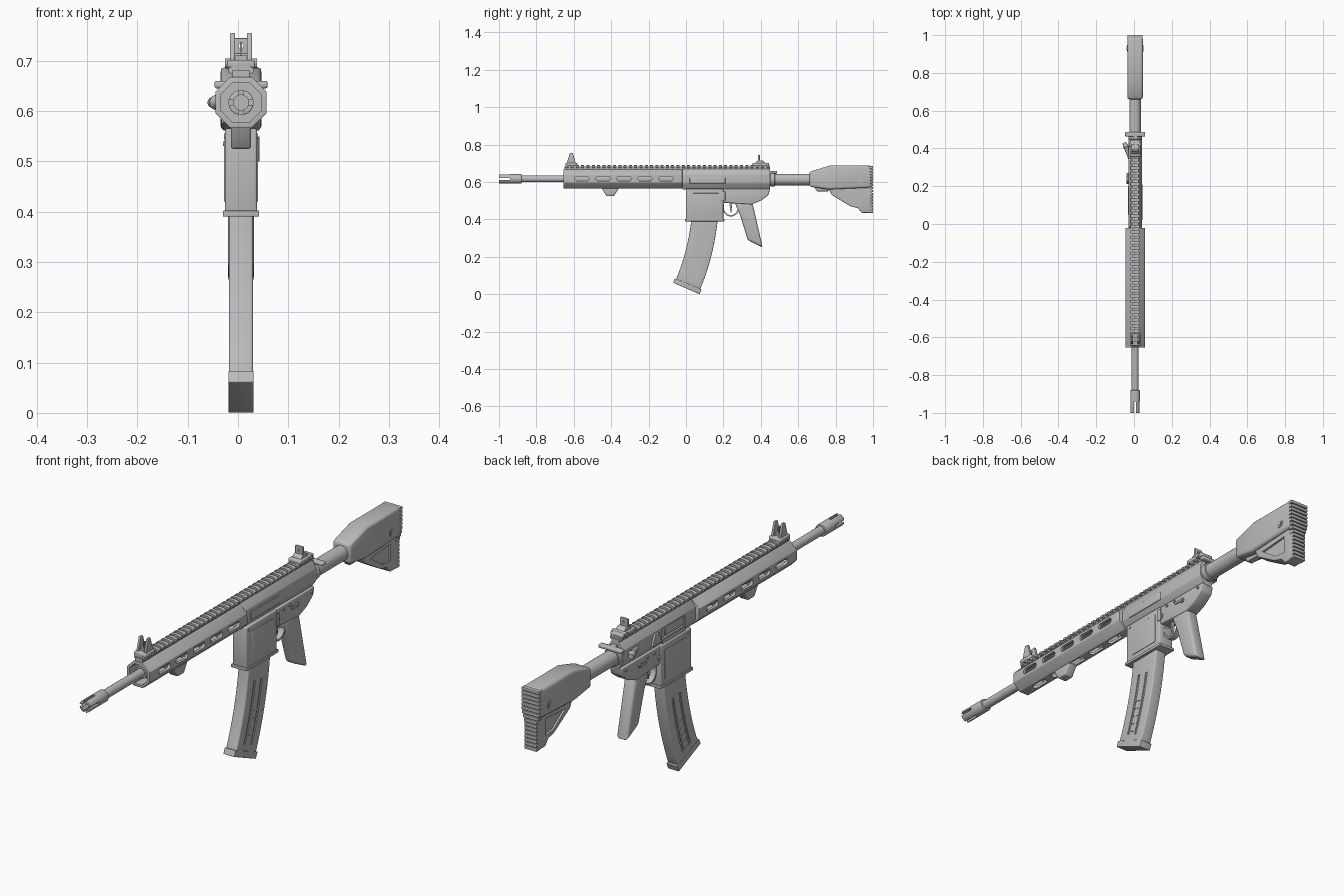
import bpy, bmesh, math
from mathutils import Vector

if "Cube" in bpy.data.objects:
    bpy.data.objects.remove(bpy.data.objects["Cube"])

# Landmarks along y and z, shared half widths and bevel sizes
MUZZLE, GUARD_FRONT, GUARD_BACK, RECEIVER_BACK, STOCK_FRONT, BUTT = -1, -0.65, -0.02, 0.45, 0.66, 1
BORE, RAIL, RECEIVER_BASE, WELL_BASE, STOCK_TOP, STOCK_BASE = 0.617, 0.69, 0.565, 0.39, 0.688, 0.435
CENTRE, BODY, SLIM = 0.006, 0.032, 0.028
FINE, SOFT, ROUND = 0.002, 0.005, 0.012
SIDES = (-1, 1)
parts = []

metal = bpy.data.materials.new("plain grey")
metal.use_nodes = True
grey = (0.5, 0.5, 0.5, 1)
metal.diffuse_color = grey
metal.node_tree.nodes["Principled BSDF"].inputs["Base Color"].default_value = grey


def loft(name, rings, bevel=0):
    """Skin closed rings of points, cap both ends and soften sharp edges."""
    bm = bmesh.new()
    rows = [[bm.verts.new(p) for p in ring] for ring in rings]
    for a, b in zip(rows, rows[1:]):
        for i in range(len(a)):
            bm.faces.new((a[i - 1], a[i], b[i], b[i - 1]))
    bm.faces.new(rows[0])
    bm.faces.new(rows[-1])
    bmesh.ops.recalc_face_normals(bm, faces=bm.faces)
    if bevel:
        sharp = [e for e in bm.edges if e.calc_face_angle(0) > 0.5]
        bmesh.ops.bevel(bm, geom=sharp, offset=bevel, segments=3, affect='EDGES',
                        profile=0.5, clamp_overlap=True)
    mesh = bpy.data.meshes.new(name)
    bm.to_mesh(mesh)
    bm.free()
    mesh.materials.append(metal)
    obj = bpy.data.objects.new(name, mesh)
    obj.location.x = CENTRE
    bpy.context.collection.objects.link(obj)
    parts.append(obj)
    return obj


def side(name, outline, w, bevel=0, x=0):
    """Outline in (y, z), extruded to half width w about x."""
    return loft(name, [[(x + s * w, y, z) for y, z in outline] for s in SIDES], bevel)


def block(name, w, y, half, z0, z1, top=None, bevel=0, x=0):
    """Box about y, optionally tapering to another half length at its top."""
    top = half if top is None else top
    return side(name, [(y - half, z0), (y + half, z0), (y + top, z1), (y - top, z1)], w, bevel, x)


def ellipse(a, b, n=24, turn=0):
    angles = [turn + math.tau * i / n for i in range(n)]
    return [(a * math.cos(t), b * math.sin(t)) for t in angles]


def octagon(a, b):
    """Flat-sided octagon of half width a and half height b."""
    k = 1 / math.cos(math.pi / 8)
    return ellipse(a * k, b * k, 8, math.pi / 8)


def along(name, shape, y0, y1, z=BORE, bevel=0):
    """Cross-section in (x, z), extruded along y."""
    return loft(name, [[(a, y, z + b) for a, b in shape] for y in (y0, y1)], bevel)


def rod(name, r, y0, y1, z=BORE, bevel=0):
    return along(name, ellipse(r, r), y0, y1, z, bevel)


def pin(name, y, z, r, w, x=0):
    return side(name, [(y + a, z + b) for a, b in ellipse(r, r)], w, 0, x)


def capsule(y, z, half, r):
    """Rounded slot outline."""
    return [(y + a + math.copysign(half - r, a), z + b) for a, b in ellipse(r, r, 16, math.pi / 16)]


def cut(target, cutters):
    """Carve the cutters out of the target and discard them."""
    for c in cutters:
        mod = target.modifiers.new("cut", 'BOOLEAN')
        mod.operation, mod.solver, mod.object = 'DIFFERENCE', 'EXACT', c
    bpy.context.view_layer.update()
    graph = bpy.context.evaluated_depsgraph_get()
    carved = bpy.data.meshes.new_from_object(target.evaluated_get(graph))
    target.modifiers.clear()
    target.data = carved
    for c in cutters:
        parts.remove(c)
        bpy.data.objects.remove(c)


# Barrel and slotted muzzle device
rod("barrel", 0.018, MUZZLE + 0.07, 0)
muzzle = rod("muzzle_device", 0.025, MUZZLE, -0.88, bevel=FINE)
cut(muzzle, [rod("bore", 0.015, MUZZLE - SOFT, -0.92),
             block("cross_slot", BODY, MUZZLE, 0.06, BORE - SOFT, BORE + SOFT),
             block("upright_slot", SOFT, MUZZLE, 0.06, BORE - BODY, BORE + BODY)])

# Octagonal handguard with slots in its sides and underside
guard = along("handguard", octagon(0.051, 0.051), GUARD_FRONT - SOFT, GUARD_BACK, bevel=FINE)
tools = [along("hollow", octagon(0.04, 0.04), MUZZLE, GUARD_BACK - ROUND)]
for i in range(5):
    y = -0.557 + 0.1125 * i
    tools.append(side("side_slot", capsule(y, BORE, 0.038, ROUND), 0.1))
    tools.append(loft("under_slot", [[(a, b, z) for b, a in capsule(y, 0, 0.038, ROUND)] for z in (0.5, BORE)]))
cut(guard, tools)
rod("barrel_nut", 0.025, GUARD_FRONT + ROUND, GUARD_BACK)
block("hand_stop", 0.02, -0.405, 0.02, 0.525, 0.57, top=0.048, bevel=SOFT)

# Top rail with evenly spaced teeth
block("rail_base", 0.017, -0.1, 0.55, 0.66, RAIL - 0.008)
for i in range(39):
    y = GUARD_FRONT + SOFT + 0.0283 * i
    along("rail_tooth", octagon(0.025, 0.01), y, y + 0.016, RAIL - 0.009)

# Front and rear sights
for name, y, half in (("front", -0.613, 0.032), ("rear", 0.4, 0.045)):
    block(name + "_sight_base", SLIM, y, half, RAIL - SOFT, RAIL + ROUND, bevel=SOFT)
for s in SIDES:
    block("front_sight_ear", SOFT, -0.613, 0.024, 0.7, 0.755, top=0.008, bevel=FINE, x=s * 0.017)
block("front_sight_post", FINE, -0.613, SOFT, 0.7, 0.737)
block("front_sight_bridge", 0.017, -0.613, ROUND, 0.7, 0.71)
leaf = block("rear_sight_leaf", 0.017, 0.39, SOFT, 0.7, 0.745, bevel=FINE)
cut(leaf, [rod("aperture", SOFT, 0.37, 0.41, z=0.73)])
block("rear_sight_foot", 0.02, 0.397, SLIM, 0.7, 0.715, top=ROUND, bevel=FINE)
pin("rear_sight_knob", 0.42, RAIL + SOFT, 0.01, BODY)

# Upper receiver with ejection port, bolt and opposite panel
upper = along("upper_receiver", octagon(0.036, 0.057), GUARD_BACK, RECEIVER_BACK, bevel=FINE)
cut(upper, [block("port", 0.01, 0.125, 0.075, BORE - 0.024, BORE + 0.02, x=-0.037)])
block("bolt", SOFT, 0.11, 0.06, BORE - 0.02, BORE + 0.015, bevel=FINE, x=-SLIM)
block("port_cover", FINE, 0.125, 0.075, 0.575, 0.59, x=-0.037)
block("shell_deflector", 0.008, 0.24, 0.03, 0.59, 0.635, top=ROUND, bevel=FINE, x=-0.037)
block("receiver_panel", FINE, 0.115, 0.095, 0.59, BORE + 0.007, bevel=FINE, x=0.036)
start, reach = Vector((-0.026, 0.35, BORE)), Vector((-0.035, 0.09, 0))
across = Vector((0.9, 0.4, 0))
loft("forward_assist", [[start + reach * t + across * a + Vector((0, 0, b)) for a, b in ellipse(r, r)]
                        for t, r in ((0, ROUND), (0.6, ROUND), (0.65, 0.015), (0.9, 0.01))])

# Charging handle
block("charging_handle_stem", ROUND, 0.46, 0.02, 0.64, 0.66, bevel=FINE)
block("charging_handle", 0.053, 0.475, ROUND, 0.645, 0.66, bevel=SOFT)

# Lower receiver with its controls
block("magazine_well", BODY, 0.1, 0.1, WELL_BASE, RECEIVER_BASE, bevel=SOFT)
block("magazine_well_lip", 0.036, 0.1, 0.105, WELL_BASE, WELL_BASE + ROUND, bevel=FINE)
side("lower_receiver", [(0.19, RECEIVER_BASE), (RECEIVER_BACK, RECEIVER_BASE), (0.44, 0.53), (0.4, 0.5),
                        (0.35, 0.48), (0.19, 0.49)], SLIM, SOFT)
for s in SIDES:
    block("well_panel", FINE, 0.105, 0.07, 0.42, 0.54, bevel=FINE, x=s * BODY)
    pin("selector_hub", 0.33, 0.535, 0.01, SOFT, s * SLIM)
    side("selector_lever", capsule(0.315, 0.535, 0.022, SOFT), FINE, x=s * 0.034)
    pin("magazine_release", 0.205, 0.52, 0.01, SOFT, s * SLIM)
for y in (0.02, 0.24, 0.285, 0.425):
    pin("receiver_pin", y, 0.55, SOFT, BODY + FINE)
block("bolt_catch", FINE, 0.2, 0.01, 0.5, 0.55, bevel=FINE, x=0.035)

# Trigger, bowed guard and raked grip
bow = [math.radians(a) for a in range(160, 381, 20)]
side("trigger_guard", [(0.24 + k * 0.045 * math.cos(t), 0.465 + k * 0.05 * math.sin(t))
                       for k, turn in ((1, bow), (0.85, bow[::-1])) for t in turn], ROUND)
block("trigger", SOFT, 0.24, FINE, 0.437, 0.49, top=0.008, bevel=FINE)
side("grip", [(0.26, 0.49), (0.355, 0.49), (0.41, 0.25), (0.33, 0.29), (0.29, 0.42)], 0.026, ROUND)


# Curved magazine: bands of a large arc, u across it and a the angle below level
def band(u0, u1, a0, a1, steps=10):
    angles = [a0 + (a1 - a0) * i / steps for i in range(steps + 1)]
    return [(-1.144 + (1.25 + u * 0.07) * math.cos(a), 0.53 - (1.25 + u * 0.07) * math.sin(a))
            for u, turn in ((u0, angles), (u1, angles[::-1])) for a in turn]


magazine = side("magazine", band(-1, 1, 0.1, 0.395), 0.024, SOFT)
for s in SIDES:
    grooves = [side("groove", band(u, u + 0.15, 0.17, 0.37), SOFT, x=s * 0.025) for u in (-0.4, 0.25)]
    cut(magazine, grooves)
    rungs = [side("rung", band(-0.25, 0.25, a, a + SOFT, 2), FINE, x=s * 0.024)
             for a in (0.26 + 0.025 * i for i in range(5))]
    cut(magazine, rungs)
side("magazine_floor", band(-1.1, 1.1, 0.39, 0.411), 0.025, FINE)

# Buffer tube and nut
rod("buffer_tube", 0.031, 0.44, 0.7, z=0.613)
rod("castle_nut", 0.036, RECEIVER_BACK, 0.475, z=0.613, bevel=FINE)

# Stock: broad cheek body over a narrower web with triangular recesses
inner_butt = BUTT - 0.01
side("stock_body", [(STOCK_FRONT, 0.575), (STOCK_FRONT, 0.655), (0.77, STOCK_TOP), (inner_butt, STOCK_TOP),
                    (inner_butt, 0.57), (0.76, 0.56)], 0.041, ROUND)
web = side("stock_web", [(0.75, 0.59), (0.78, 0.53), (0.88, 0.47), (0.92, 0.46), (0.94, STOCK_BASE),
                         (inner_butt, STOCK_BASE), (inner_butt, 0.6)], SLIM, SOFT)
cut(web, [side("recess", [(0.81, 0.54), (0.94, 0.55), (0.94, 0.48), (0.89, 0.485)], 0.008, x=s * SLIM)
          for s in SIDES])
block("stock_lever", ROUND, 0.73, 0.03, 0.55, 0.575, top=0.045, bevel=FINE)
for s in SIDES:
    pin("sling_socket_rim", 0.93, 0.607, 0.017, FINE, s * 0.041)
    pin("sling_socket", 0.93, 0.607, 0.01, SOFT, s * 0.04)

# Butt pad: stacked ribs, narrow over the web and broad over the body
ribs = 16
pitch = (STOCK_TOP - STOCK_BASE) / ribs
for i in range(ribs):
    z = STOCK_BASE + pitch * i
    w = SLIM + ROUND * min(1, max(0, (z - 0.54) / 0.04))
    block("butt_rib", w, BUTT - ROUND, ROUND, z, z + pitch * 0.8, bevel=FINE)
block("butt_plate", 0.026, BUTT - 0.02, ROUND, STOCK_BASE + FINE, STOCK_TOP - SOFT)

# Smooth shading with crisp edges
bpy.ops.object.select_all(action='DESELECT')
for obj in parts:
    obj.select_set(True)
bpy.context.view_layer.objects.active = parts[0]
bpy.ops.object.shade_smooth_by_angle(angle=math.radians(32))
